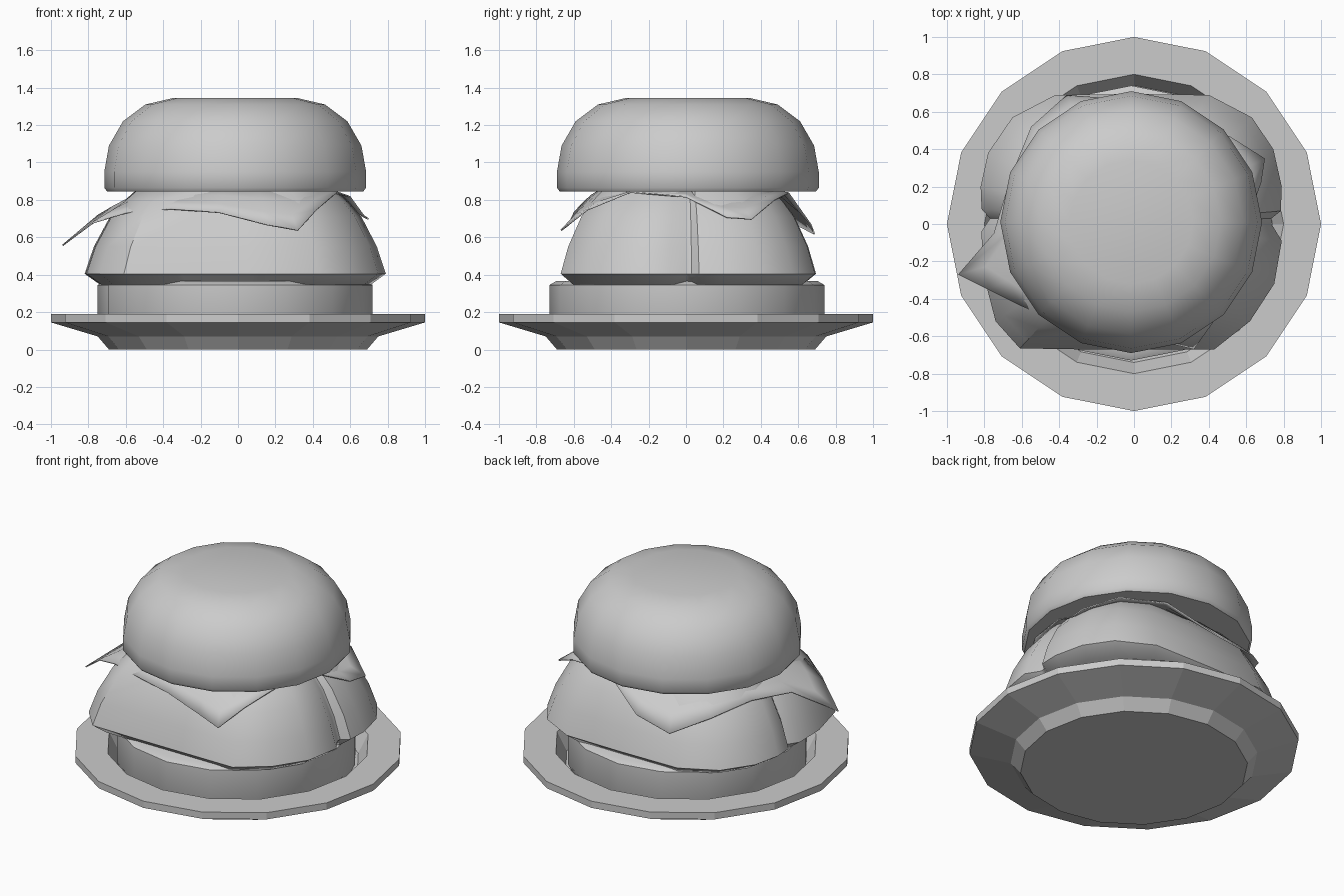
import bpy, bmesh, math

if "Cube" in bpy.data.objects:
    bpy.data.objects.remove(bpy.data.objects["Cube"])


def finish(name, bm, smooth=None):
    bmesh.ops.recalc_face_normals(bm, faces=bm.faces)
    me = bpy.data.meshes.new(name)
    bm.to_mesh(me)
    bm.free()
    ob = bpy.data.objects.new(name, me)
    bpy.context.collection.objects.link(ob)
    bpy.ops.object.select_all(action='DESELECT')
    ob.select_set(True)
    bpy.context.view_layer.objects.active = ob
    if smooth:
        bpy.ops.object.shade_smooth_by_angle(angle=math.radians(smooth))
    return ob


def loft(name, outline, levels, smooth=None, centre=(0, 0)):
    """Stack scaled copies of an outline; levels are (scale, z)."""
    bm = bmesh.new()
    rings = [[bm.verts.new((centre[0] + x * s, centre[1] + y * s, z)) for x, y in outline]
             for s, z in levels]
    n = len(outline)
    for a, b in zip(rings, rings[1:]):
        for i in range(n):
            j = (i + 1) % n
            bm.faces.new((a[i], a[j], b[j], b[i]))
    bm.faces.new(rings[0])
    bm.faces.new(rings[-1])
    return finish(name, bm, smooth)


circle = [(math.cos(i * math.tau / 16), math.sin(i * math.tau / 16)) for i in range(16)]

# Plate with a sunken middle
loft("plate", circle, [(.69, 0), (.75, .07), (1, .145), (1, .19), (.80, .19), (.74, .07)])

# Bottom bun
loft("bottom_bun", circle, [(.71, .07), (.735, .12), (.735, .345), (.70, .365)], 40, (-.015, .005))

# Patty: oval with a pinched seam at each side
patty = [(.735, .03), (.785, .07), (.79, .2), (.745, .4), (.63, .57), (.4, .69), (0, .695),
         (-.42, .69), (-.65, .57), (-.78, .38), (-.82, .2), (-.815, .08), (-.77, .03),
         (-.815, -.04), (-.81, -.25), (-.74, -.52), (-.61, -.665), (-.3, -.67), (.05, -.67),
         (.43, -.67), (.62, -.52), (.75, -.32), (.79, -.09), (.735, 0)]
loft("patty", patty, [(.9, .347), (1, .405), (.94, .55), (.835, .71), (.75, .79), (.67, .848)], 40)

# Cheese slice: four drooping corners
edge = [(-.94, -.27, .56), (-.78, -.35, .68), (-.60, -.44, .735), (-.36, -.55, .755),
        (-.1, -.60, .735), (.15, -.63, .67), (.32, -.67, .64), (.42, -.53, .75), (.53, -.3, .845),
        (.60, 0, .82), (.68, .22, .71), (.70, .35, .70), (.51, .47, .80), (.2, .55, .84),
        (-.1, .67, .67), (-.36, .69, .62), (-.55, .52, .71), (-.66, .25, .755), (-.75, -.05, .72)]
bm = bmesh.new()
rings = []
for t in (0, .35, .7, 1):
    ring = []
    for x, y, z in edge:
        r = math.hypot(x, y)
        inner = min(.47, r * .8)
        f = (inner + (r - inner) * t) / r
        ring.append(bm.verts.new((x * f, y * f, .855 + (z - .855) * t ** 1.3)))
    rings.append(ring)
n = len(edge)
for a, b in zip(rings, rings[1:]):
    for i in range(n):
        j = (i + 1) % n
        bm.faces.new((a[i], b[i], b[j], a[j]))
bm.faces.new(rings[0])
cheese = finish("cheese", bm, 60)
mod = cheese.modifiers.new("thickness", 'SOLIDIFY')
mod.thickness = .008

# Top bun
loft("top_bun", circle, [(.685, .845), (.70, .865), (.70, .95), (.675, 1.09), (.60, 1.22),
                         (.48, 1.31), (.33, 1.345)], 50, (-.015, .01))
